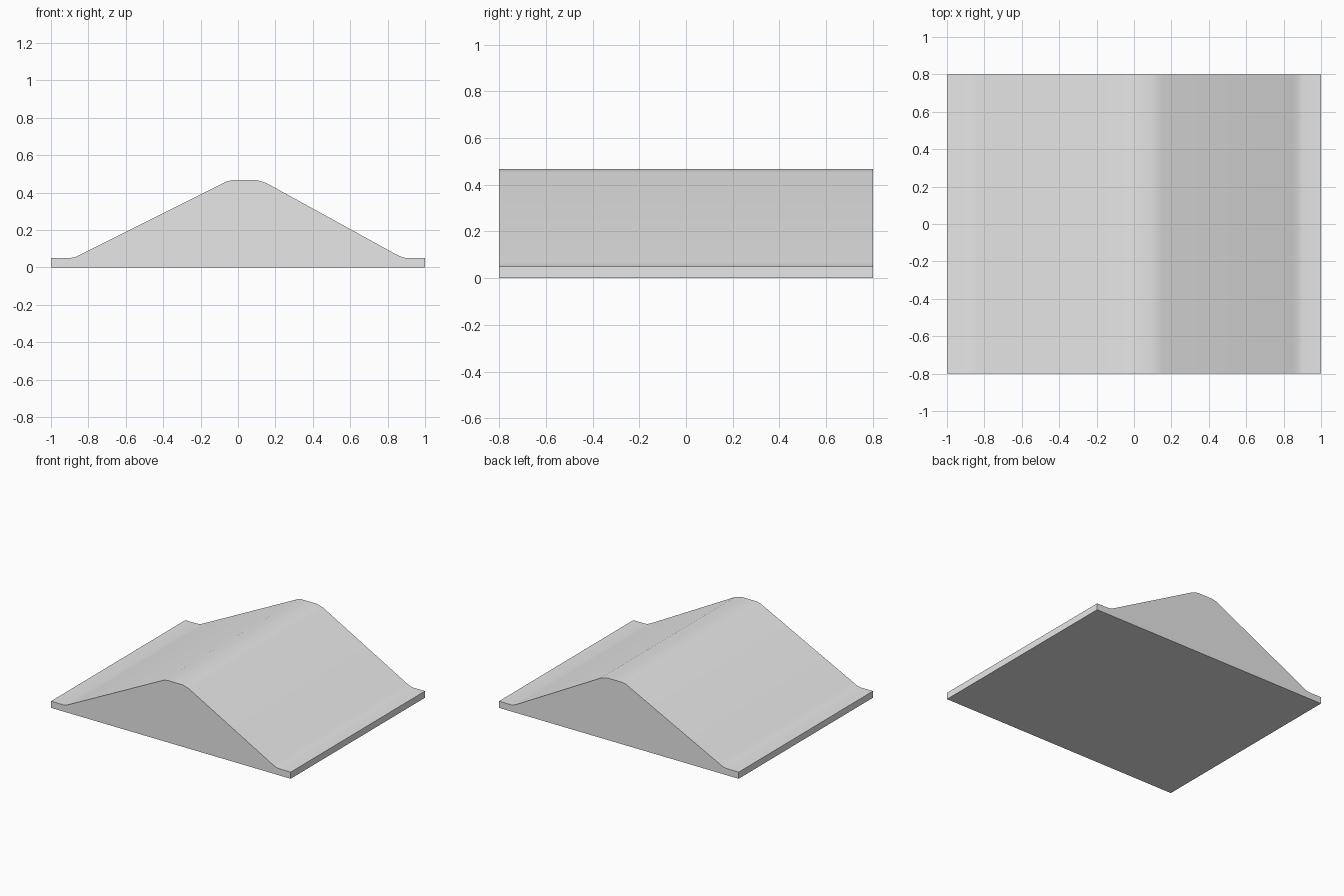
import bpy
import bmesh
import math

cube = bpy.data.objects.get("Cube")
if cube:
    bpy.data.objects.remove(cube, do_unlink=True)

# Plain grey material
grey = bpy.data.materials.new("light grey")
grey.use_nodes = True
colour = (0.8, 0.8, 0.8, 1)
grey.diffuse_color = colour
grey.node_tree.nodes["Principled BSDF"].inputs["Base Color"].default_value = colour

# Ramp cross-section: flat lips, softened feet, unequal slopes and a flat crest
profile = [
    (-1, 0), (-1, 0.05), (-0.9, 0.05), (-0.87, 0.055), (-0.83, 0.075),
    (-0.06, 0.46), (-0.03, 0.467), (0.1, 0.467), (0.15, 0.452),
    (0.85, 0.067), (0.88, 0.054), (0.9, 0.05), (1, 0.05), (1, 0),
]
half_width = 0.8

# Extrude the cross-section from front to back
bm = bmesh.new()
section = bm.faces.new([bm.verts.new((x, -half_width, z)) for x, z in profile])
extruded = bmesh.ops.extrude_face_region(bm, geom=[section], use_keep_orig=True)
moved = [g for g in extruded["geom"] if isinstance(g, bmesh.types.BMVert)]
bmesh.ops.translate(bm, verts=moved, vec=(0, 2 * half_width, 0))
bmesh.ops.recalc_face_normals(bm, faces=bm.faces)

mesh = bpy.data.meshes.new("ramp")
bm.to_mesh(mesh)
bm.free()
mesh.materials.append(grey)
ramp = bpy.data.objects.new("ramp", mesh)
bpy.context.collection.objects.link(ramp)

# Smooth the rounded bends, keep the ends and outer edges crisp
bpy.ops.object.select_all(action="DESELECT")
ramp.select_set(True)
bpy.context.view_layer.objects.active = ramp
bpy.ops.object.shade_smooth_by_angle(angle=math.radians(35))
